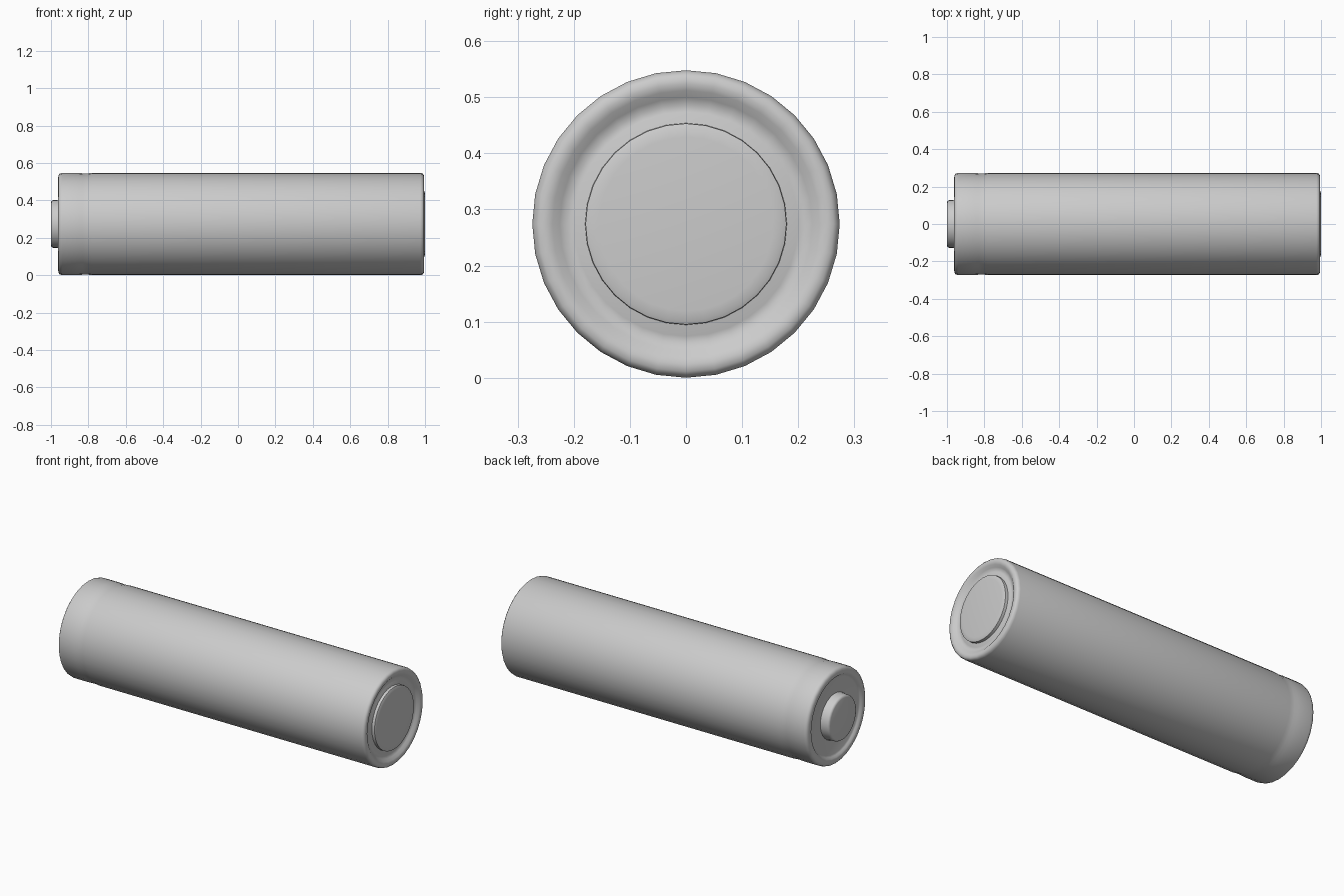
import bpy, bmesh, math

if "Cube" in bpy.data.objects:
    bpy.data.objects.remove(bpy.data.objects["Cube"])

SIDES = 32
AXIS_Z = 0.274


def revolve(name, profile):
    """Turn an (x, radius) profile around the long axis; radius 0 closes an end."""
    bm = bmesh.new()
    rings = []
    for x, r in profile:
        if r == 0:
            rings.append([bm.verts.new((x, 0, 0))])
        else:
            rings.append([bm.verts.new((x, r * math.sin(math.tau * i / SIDES),
                                        r * math.cos(math.tau * i / SIDES)))
                          for i in range(SIDES)])
    for a, b in zip(rings, rings[1:]):
        for i in range(SIDES):
            j = (i + 1) % SIDES
            quad = [a[i % len(a)], a[j % len(a)], b[j % len(b)], b[i % len(b)]]
            bm.faces.new(list(dict.fromkeys(quad)))
    bmesh.ops.recalc_face_normals(bm, faces=bm.faces)
    mesh = bpy.data.meshes.new(name)
    bm.to_mesh(mesh)
    bm.free()
    ob = bpy.data.objects.new(name, mesh)
    ob.location.z = AXIS_Z
    bpy.context.collection.objects.link(ob)
    bpy.ops.object.select_all(action='DESELECT')
    bpy.context.view_layer.objects.active = ob
    ob.select_set(True)
    bpy.ops.object.shade_smooth_by_angle(angle=math.radians(50))
    return ob


# Casing: recessed contact end, crimped lip, shallow neck, rolled far rim and groove
revolve("casing", [
    (-0.948, 0), (-0.948, 0.215), (-0.952, 0.225), (-0.96, 0.232),
    (-0.962, 0.245), (-0.96, 0.26), (-0.953, 0.27), (-0.94, 0.273),
    (-0.85, 0.273), (-0.83, 0.271), (-0.80, 0.271), (-0.78, 0.274),
    (0.975, 0.274), (0.986, 0.271), (0.993, 0.263), (0.994, 0.25),
    (0.990, 0.238), (0.980, 0.225), (0.974, 0.212), (0.975, 0.2),
    (0.979, 0.19), (0.979, 0)])

# Raised button contact
revolve("button_contact", [
    (-0.945, 0.132), (-0.955, 0.129), (-0.99, 0.127), (-0.997, 0.123),
    (-1.0, 0.115), (-1.0, 0)])

# Flat contact disc at the other end
revolve("flat_contact", [
    (0.976, 0.180), (0.995, 0.179), (0.998, 0.172), (1.0, 0.155), (1.0, 0)])
